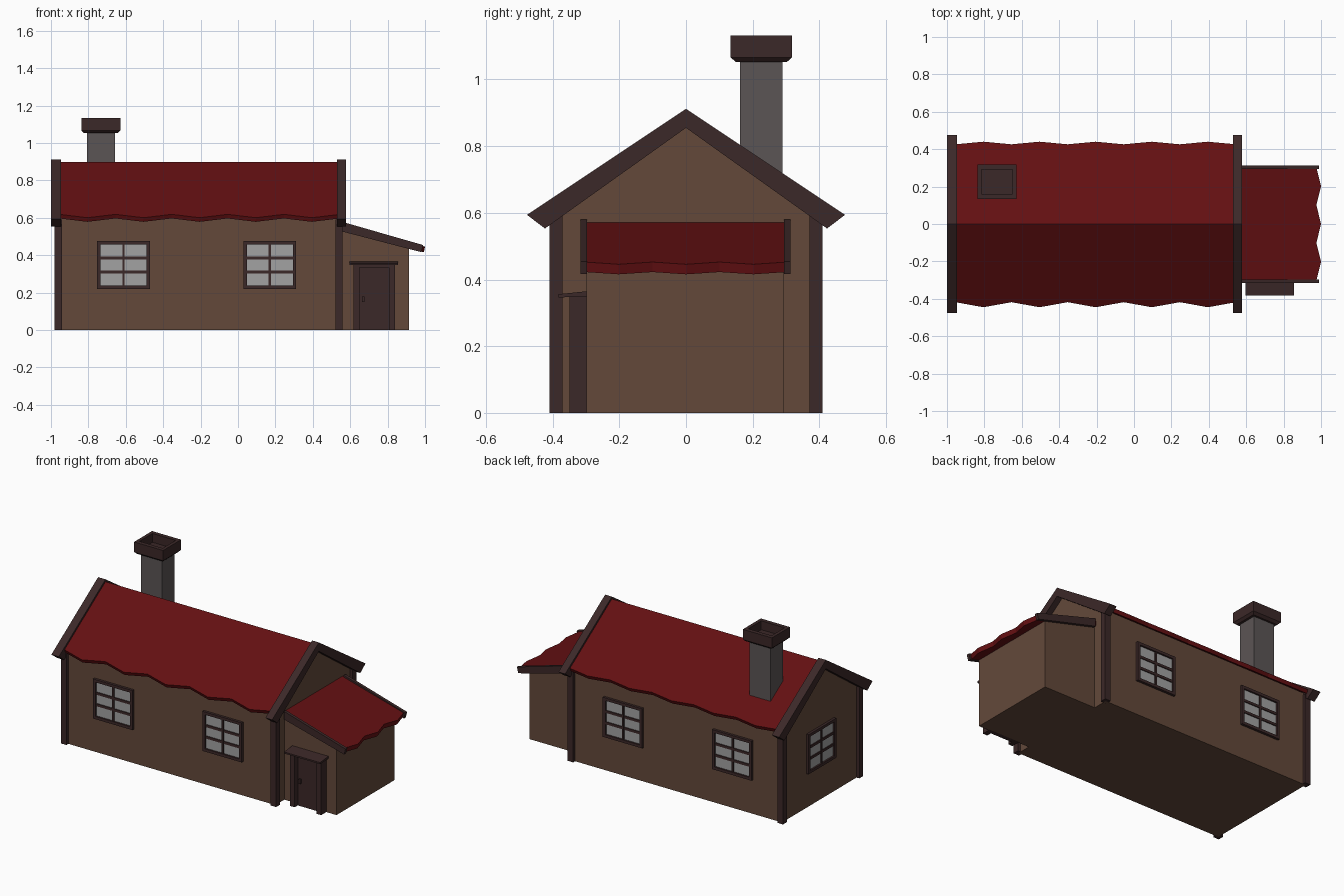
import bpy, bmesh, math
from mathutils import Matrix, Vector

if "Cube" in bpy.data.objects:
    bpy.data.objects.remove(bpy.data.objects["Cube"])


def material(name, rgb):
    m = bpy.data.materials.new(name)
    m.diffuse_color = (*rgb, 1)
    m.use_nodes = True
    m.node_tree.nodes["Principled BSDF"].inputs["Base Color"].default_value = m.diffuse_color
    return m


WALL = material("brown_plaster", (0.125, 0.066, 0.042))
WOOD = material("dark_timber", (0.044, 0.021, 0.021))
ROOF = material("red_roofing", (0.125, 0.005, 0.006))
STONE = material("grey_stone", (0.105, 0.09, 0.09))
GLASS = material("pale_glass", (0.36, 0.36, 0.36))


def finish(name, bm, mat, matrix=None):
    if matrix:
        bm.transform(matrix)
    bmesh.ops.recalc_face_normals(bm, faces=bm.faces)
    me = bpy.data.meshes.new(name)
    bm.to_mesh(me)
    bm.free()
    me.materials.append(mat)
    ob = bpy.data.objects.new(name, me)
    bpy.context.collection.objects.link(ob)
    return ob


def boxes(name, spans, mat, matrix=None):
    """Each span is x0, x1, y0, y1, z0, z1."""
    bm = bmesh.new()
    for x0, x1, y0, y1, z0, z1 in spans:
        m = Matrix.Translation(((x0 + x1) / 2, (y0 + y1) / 2, (z0 + z1) / 2))
        m = m @ Matrix.Diagonal((x1 - x0, y1 - y0, z1 - z0, 1))
        bmesh.ops.create_cube(bm, size=1, matrix=m)
    return finish(name, bm, mat, matrix)


def loft(name, rings, mat):
    """Bridge equal rings of points and close both ends."""
    bm = bmesh.new()
    loops = [[bm.verts.new(p) for p in r] for r in rings]
    n = len(loops[0])
    for a, b in zip(loops, loops[1:]):
        for i in range(n):
            j = (i + 1) % n
            bm.faces.new((a[i], a[j], b[j], b[i]))
    bm.faces.new(loops[0])
    bm.faces.new(loops[-1])
    return finish(name, bm, mat)


def prism_x(name, profile, x0, x1, mat):
    return loft(name, [[(x, y, z) for y, z in profile] for x in (x0, x1)], mat)


def prism_y(name, profile, y0, y1, mat):
    return loft(name, [[(x, y, z) for x, z in profile] for y in (y0, y1)], mat)


# Main house walls with gables
prism_x("house_walls", [(-0.39, 0), (0.39, 0), (0.39, 0.605), (0, 0.867), (-0.39, 0.605)],
        -0.96, 0.54, WALL)

# Corner posts
for sx, x in (("left", -0.96), ("right", 0.54)):
    for sy, y in (("front", -0.39), ("back", 0.39)):
        boxes(f"{sy}_{sx}_post", [(x - 0.02, x + 0.02, y - 0.02, y + 0.02, 0, 0.59)], WOOD)

# Main roof with ragged eaves: one cross-section per station
PITCH, RIDGE, THICK = 0.667, 0.897, 0.028
rings = []
for i in range(11):
    x = -0.955 + i * 0.15
    f = 0.445 if i % 2 else 0.418
    b = 0.440 if i % 2 else 0.426
    zf, zb = RIDGE - PITCH * f, RIDGE - PITCH * b
    rings.append([(x, -f, zf), (x, 0, RIDGE), (x, b, zb),
                  (x, b - 0.01, zb - THICK + 0.006), (x, 0, RIDGE - THICK),
                  (x, -f + 0.01, zf - THICK + 0.006)])
loft("main_roof", rings, ROOF)

# Gable boards
half = [(0.477, 0.594), (0.423, 0.553)]
board = [(0, 0.912), *half, (0, 0.855), *[(-y, z) for y, z in reversed(half)]]
prism_x("left_gable_board", board, -1.0, -0.947, WOOD)
prism_x("right_gable_board", board, 0.53, 0.578, WOOD)

# Chimney
boxes("chimney_stack", [(-0.808, -0.658, 0.162, 0.29, 0.62, 1.065)], STONE)


def rect(hx, hy, z):
    return [(-0.733 + sx * hx, 0.226 + sy * hy, z)
            for sx, sy in ((-1, -1), (1, -1), (1, 1), (-1, 1))]


loft("chimney_cap", [rect(0.09, 0.076, 1.052), rect(0.104, 0.092, 1.066),
                     rect(0.104, 0.092, 1.132), rect(0.083, 0.066, 1.132),
                     rect(0.083, 0.066, 1.075)], WOOD)


# Windows: frame, glazing bars and glass plate, facing local -y
def window(name, x, y, angle):
    m = Matrix.Translation((x, y, 0.348)) @ Matrix.Rotation(math.radians(angle), 4, 'Z')
    w, h, t, d = 0.141, 0.128, 0.018, -0.016
    bars = [(-w, w, d, 0, h - t, h), (-w, w, d, 0, -h, -h + t),
            (-w, -w + t, d, 0, -h + t, h - t), (w - t, w, d, 0, -h + t, h - t),
            (-0.006, 0.006, -0.012, 0, -h + t, h - t)]
    for z in (-0.037, 0.037):
        bars.append((-w + t, w - t, -0.011, 0, z - 0.008, z + 0.008))
    boxes(name + "_frame", bars, WOOD, m)
    boxes(name + "_glass", [(-w + t, w - t, -0.005, 0.002, -h + t, h - t)], GLASS, m)


for i, x in enumerate((-0.612, 0.17)):
    window(f"front_window_{i + 1}", x, -0.39, 0)
    window(f"back_window_{i + 1}", x, 0.39, 180)
window("side_window", -0.96, 0, -90)

# Porch walls
prism_y("porch_walls", [(0.53, 0), (0.913, 0), (0.913, 0.452), (0.53, 0.555)],
        -0.298, 0.292, WALL)

# Porch roof with ragged edge
rings = []
for i in range(7):
    y = -0.303 + i * 0.101
    x = 1.0 if i % 2 else 0.975
    z = 0.568 - 0.272 * (x - 0.55)
    rings.append([(0.54, y, 0.571), (x, y, z), (x - 0.006, y, z - 0.03), (0.54, y, 0.543)])
loft("porch_roof", rings, ROOF)

# Porch edge boards
edge = [(0.55, 0.58), (0.99, 0.454), (0.98, 0.416), (0.55, 0.528)]
prism_y("front_porch_board", edge, -0.316, -0.297, WOOD)
prism_y("back_porch_board", edge, 0.294, 0.313, WOOD)

# Door with frame, hood and handle
boxes("door_frame", [(0.618, 0.65, -0.35, -0.29, 0, 0.35),
                     (0.808, 0.84, -0.35, -0.29, 0, 0.35),
                     (0.65, 0.808, -0.35, -0.29, 0.333, 0.35)], WOOD)
boxes("door_leaf", [(0.65, 0.808, -0.318, -0.29, 0, 0.333)], WOOD)
boxes("door_handle", [(0.663, 0.677, -0.332, -0.316, 0.15, 0.178)], WOOD)
prism_x("door_hood", [(-0.383, 0.346), (-0.383, 0.356), (-0.295, 0.365), (-0.295, 0.35)],
        0.597, 0.855, WOOD)
